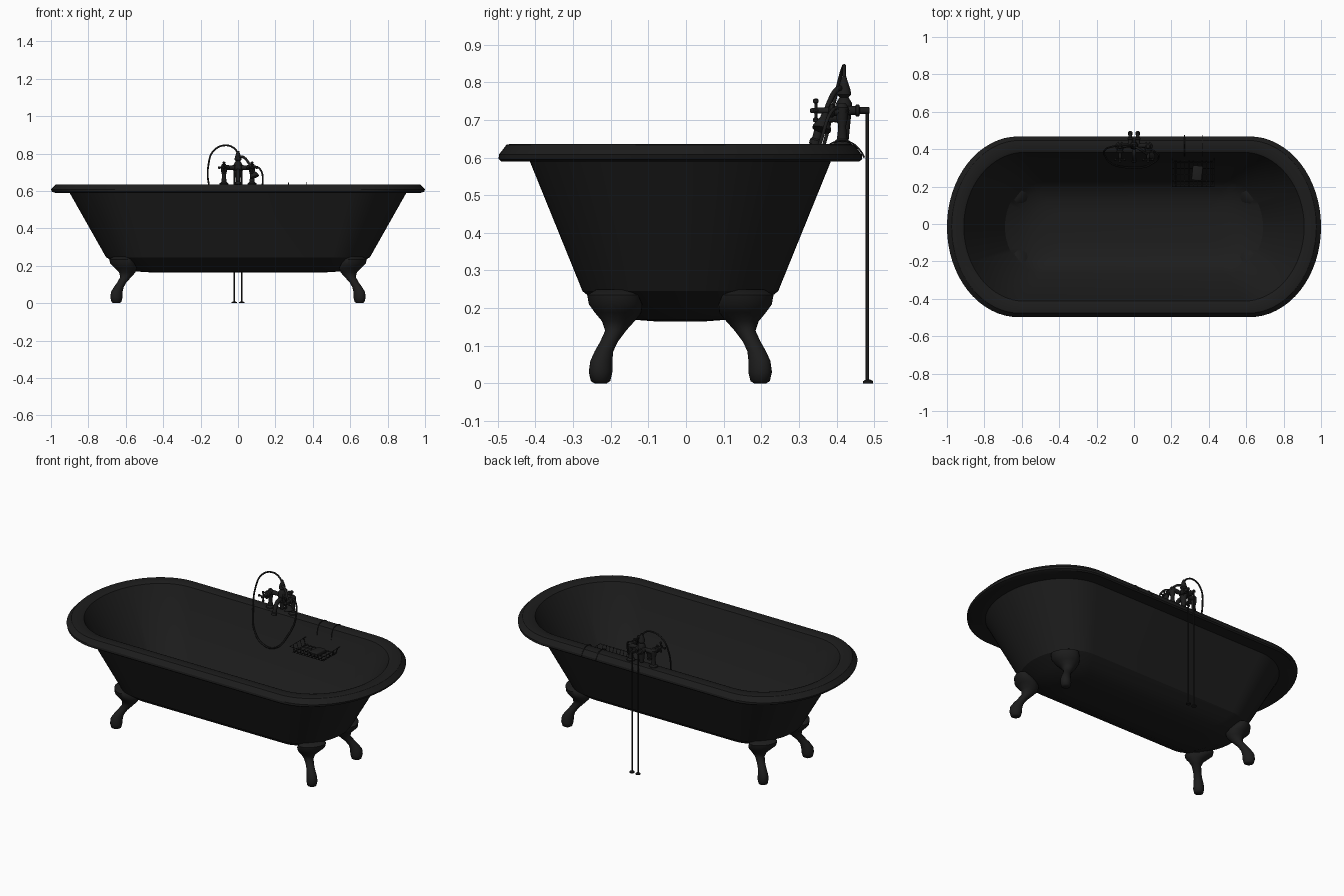
import bpy, bmesh, math
from mathutils import Vector

if "Cube" in bpy.data.objects:
    bpy.data.objects.remove(bpy.data.objects["Cube"])

CY = -0.015  # tub centre line in y
mat = bpy.data.materials.new("black_enamel")
mat.diffuse_color = (0.012, 0.012, 0.012, 1)
mat.use_nodes = True
mat.node_tree.nodes["Principled BSDF"].inputs["Base Color"].default_value = mat.diffuse_color


def make(name, bm, angle=35):
    bmesh.ops.recalc_face_normals(bm, faces=bm.faces[:])
    me = bpy.data.meshes.new(name)
    bm.to_mesh(me)
    bm.free()
    me.shade_smooth()
    me.set_sharp_from_angle(angle=math.radians(angle))
    ob = bpy.data.objects.new(name, me)
    bpy.context.collection.objects.link(ob)
    me.materials.append(mat)
    return ob


def loft(name, rings, angle=35):
    """Skin a list of closed rings and cap both ends."""
    bm = bmesh.new()
    vs = [[bm.verts.new(p) for p in r] for r in rings]
    n = len(vs[0])
    for a, b in zip(vs, vs[1:]):
        for i in range(n):
            j = (i + 1) % n
            bm.faces.new((a[i], a[j], b[j], b[i]))
    bm.faces.new(vs[0])
    bm.faces.new(vs[-1])
    return make(name, bm, angle)


def lathe(name, base, axis, profile, n=20):
    """Turned part: profile is (distance along axis, radius)."""
    q = Vector((0, 0, 1)).rotation_difference(Vector(axis))
    base = Vector(base)
    return loft(name, [[base + q @ Vector((r * math.cos(t * math.tau / n), r * math.sin(t * math.tau / n), d))
                        for t in range(n)] for d, r in profile])


def tube(name, pts, r, smooth=True, cyclic=False):
    cu = bpy.data.curves.new(name, 'CURVE')
    cu.dimensions = '3D'
    cu.bevel_depth = r
    cu.bevel_resolution = 2
    cu.resolution_u = 10
    cu.use_fill_caps = True
    sp = cu.splines.new('BEZIER')
    sp.bezier_points.add(len(pts) - 1)
    for b, p in zip(sp.bezier_points, pts):
        b.co = p
        b.handle_left_type = b.handle_right_type = 'AUTO' if smooth else 'VECTOR'
    sp.use_cyclic_u = cyclic
    cu.materials.append(mat)
    ob = bpy.data.objects.new(name, cu)
    bpy.context.collection.objects.link(ob)
    bpy.ops.object.select_all(action='DESELECT')
    ob.select_set(True)
    bpy.context.view_layer.objects.active = ob
    bpy.ops.object.convert(target='MESH')
    return ob


def outline(hx, hy, sx, z, n=32):
    """Straight sides up to x = +-sx, half-ellipse ends."""
    pts = []
    for s in (1, -1):
        for i in range(n + 1):
            t = -math.pi / 2 + math.pi * i / n
            pts.append(Vector((s * (sx + (hx - sx) * math.cos(t)), CY + s * hy * math.sin(t), z)))
    return pts


# Tub: underside, outer wall, rolled rim, inner wall, floor
tub = [(.47, .07, .38, .165), (.55, .135, .43, .170), (.63, .21, .47, .205), (.705, .26, .49, .245),
       (.90, .40, .58, .59), (.975, .475, .62, .589), (.995, .483, .62, .596), (1.0, .482, .62, .608),
       (.975, .462, .61, .634), (.965, .453, .61, .636), (.925, .41, .59, .636), (.91, .398, .585, .63),
       (.895, .388, .58, .605), (.69, .248, .49, .257), (.62, .20, .47, .215), (.55, .14, .43, .188),
       (.47, .07, .38, .182)]
loft("bathtub", [outline(*s) for s in tub], 28)

# Four curved feet, swept along the diagonals
foot = [(.650, .212, 0, .016, .016), (.650, .212, .006, .027, .025), (.650, .212, .03, .034, .030),
        (.648, .210, .06, .033, .027), (.638, .203, .085, .028, .023), (.622, .190, .11, .026, .022),
        (.600, .172, .14, .031, .026), (.592, .165, .165, .045, .042), (.600, .165, .188, .057, .065),
        (.617, .172, .21, .058, .078), (.63, .18, .235, .045, .078), (.63, .18, .25, .02, .05)]
u, v = Vector((.8, .6, 0)), Vector((-.6, .8, 0))
for sx in (1, -1):
    for sy in (1, -1):
        rings = []
        for x, y, z, ra, rb in foot:
            ring = []
            for i in range(20):
                t = math.tau * i / 20
                p = Vector((x, y, z)) + u * ra * math.cos(t) + v * rb * math.sin(t)
                ring.append((sx * p.x, CY + sy * p.y, p.z))
            rings.append(ring)
        loft(f"{'front' if sy < 0 else 'back'}_{'right' if sx > 0 else 'left'}_foot", rings, 50)

# Supply pipes with floor flanges and elbows into the mixer
for s, side in ((1, "right"), (-1, "left")):
    x = s * .02
    tube(f"{side}_supply_pipe", [(x, .482, .004), (x, .482, .725)], .0045, False)
    lathe(f"{side}_floor_flange", (x, .484, 0), (0, 0, 1), [(0, .0135), (.006, .0135), (.01, .006)])
    lathe(f"{side}_supply_union", (x, .42, .725), (0, 1, 0),
          [(0, .012), (.03, .012), (.032, .016), (.04, .016), (.042, .009), (.066, .009), (.068, .007)])

    # Mixer pillars, valves and cross handles
    x = s * .075
    lathe(f"{side}_mixer_pillar", (x, .415, .633), (0, 0, 1),
          [(0, .024), (.008, .023), (.016, .014), (.05, .010), (.07, .015), (.1, .017), (.112, .009)])
    lathe(f"{side}_valve", (x, .425, .725), (0, -1, 0),
          [(0, .014), (.03, .014), (.034, .018), (.042, .018), (.046, .009), (.09, .007), (.096, .004)])
    for k, d in enumerate(((1, 0, 0), (0, 0, 1))):
        d = Vector(d)
        lathe(f"{side}_handle_bar_{k}", Vector((x, .345, .725)) - d * .032, d,
              [(0, .003), (.003, .007), (.01, .007), (.014, .004), (.05, .004), (.054, .007), (.061, .007), (.064, .003)], 12)

# Mixer body, centre column, spout and handset
lathe("mixer_body", (-.08, .42, .725), (1, 0, 0),
      [(0, .012), (.01, .014), (.06, .011), (.065, .02), (.095, .02), (.1, .011), (.15, .014), (.16, .012)])
lathe("centre_column", (0, .42, .645), (0, 0, 1),
      [(0, .012), (.03, .015), (.06, .018), (.1, .021), (.115, .012), (.122, .019), (.135, .017), (.16, .009), (.17, .006)])
tube("spout", [(0, .42, .70), (0, .385, .705), (0, .36, .685), (0, .345, .645)], .012)
lathe("spout_lip", (0, .346, .65), (0, -.25, -1), [(0, .012), (.004, .016), (.016, .016), (.018, .01)])
tube("handset_grip", [(0, .415, .785), (.03, .40, .78), (.06, .38, .745), (.075, .37, .715)], .007)
lathe("handset_rose", (.072, .372, .722), (.35, -.25, -1), [(0, .008), (.02, .012), (.045, .025), (.052, .025), (.055, .012)])

# Shower hose looping up, over and down into the tub
tube("shower_hose", [(0, .42, .80), (-.02, .42, .828), (-.07, .42, .844), (-.13, .41, .815), (-.158, .392, .74),
                     (-.155, .365, .63), (-.115, .32, .52), (-.04, .302, .46), (.04, .302, .465), (.10, .325, .54),
                     (.132, .36, .65), (.115, .385, .72), (.065, .41, .735)], .0048)

# Wire soap basket hooked over the rim
X0, X1, Y0, Y1 = .205, .43, .20, .36
W = .0018
for name, z, g in (("basket_top_rail", .555, 0), ("basket_bottom_rail", .52, .012)):
    tube(name, [(X0 + g, Y0 + g, z), (X1 - g, Y0 + g, z), (X1 - g, Y1 - g, z), (X0 + g, Y1 - g, z)], W, False, True)
for i in range(9):
    x = X0 + .02 + i * (X1 - X0 - .04) / 8
    tube(f"basket_wire_{i}", [(x, Y0, .555), (x, Y0 + .012, .52), (x, Y1 - .012, .52), (x, Y1, .555)], W, False)
for i in range(4):
    y = Y0 + .03 + i * (Y1 - Y0 - .06) / 3
    tube(f"basket_cross_wire_{i}", [(X0, y, .555), (X0 + .012, y, .52), (X1 - .012, y, .52), (X1, y, .555)], W, False)
for i, x in enumerate((.27, .365)):
    tube(f"basket_hook_{i}", [(x, Y1, .555), (x, .378, .63), (x, .395, .641), (x, .435, .641), (x, .462, .62), (x, .474, .60)], W + .0005)

# Bar of soap
bm = bmesh.new()
bmesh.ops.create_cube(bm, size=1)
bmesh.ops.scale(bm, vec=(.055, .08, .022), verts=bm.verts[:])
bmesh.ops.bevel(bm, geom=bm.edges[:], offset=.007, segments=3, affect='EDGES', profile=.5)
soap = make("soap", bm, 60)
soap.location = (.338, .272, .532)
soap.rotation_euler.z = -.1
